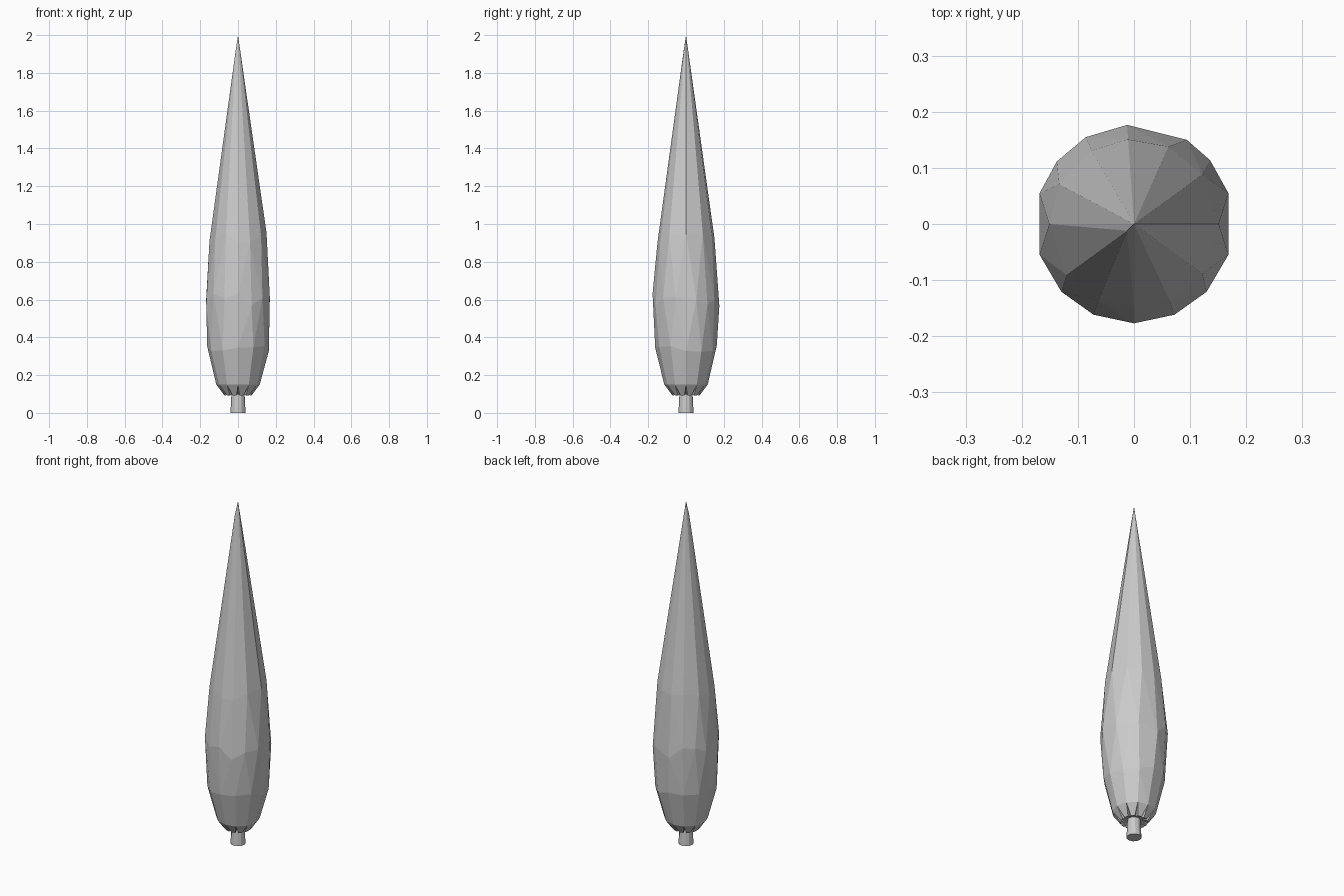
import bpy
import bmesh
import random
from math import sin, cos, radians, pi

random.seed(4)
cube = bpy.data.objects.get("Cube")
if cube:
    bpy.data.objects.remove(cube)

grey = bpy.data.materials.new("plain_grey")
grey.use_nodes = True
colour = (0.6, 0.6, 0.6, 1)
grey.diffuse_color = colour
grey.node_tree.nodes["Principled BSDF"].inputs["Base Color"].default_value = colour


def finish(name, bm):
    bmesh.ops.recalc_face_normals(bm, faces=bm.faces)
    mesh = bpy.data.meshes.new(name)
    bm.to_mesh(mesh)
    bm.free()
    mesh.materials.append(grey)
    obj = bpy.data.objects.new(name, mesh)
    bpy.context.collection.objects.link(obj)
    return obj


def ring(bm, angles, radius, z, wobble=0.0):
    return [bm.verts.new((radius * cos(radians(a)), radius * sin(radians(a)),
                          z + random.uniform(-wobble, wobble))) for a in angles]


# Foliage: a faceted shell wrapped round staggered rings, drawn to a point
bm = bmesh.new()
SIDES = 12
even = [i * 360 / SIDES for i in range(SIDES)]
belly = [-90, -66, -43, -18, 18, 40, 58, 94, 119, 141, 162, 198, 223, 246]
shoulder = [0, 36, 66, 94, 120, 152, 180, 217, 245, 270, 295, 324]
hem = ring(bm, even, 0.115, 0.15)
ring(bm, even, 0.163, 0.34, 0.02)
ring(bm, belly, 0.177, 0.60, 0.04)
ring(bm, shoulder, 0.151, 0.93, 0.03)
bm.verts.new((0, 0, 2))
bm.verts.new((-0.012, -0.012, 1.92))
bmesh.ops.convex_hull(bm, input=bm.verts[:])
bmesh.ops.dissolve_limit(bm, angle_limit=radians(1), verts=bm.verts[:], edges=bm.edges[:])
under = [f for f in bm.faces if all(v.co.z < 0.16 for v in f.verts)]
bmesh.ops.delete(bm, geom=under, context='FACES_ONLY')

# Gathered underside: narrow pleats folded in below the hem
lobes = []
for i in range(SIDES):
    a = even[i]
    lobes.append(ring(bm, [a + 6, a + 24], 0.072, 0.092))
folds = ring(bm, even, 0.04, 0.105)
for i in range(SIDES):
    j = (i + 1) % SIDES
    left, right = lobes[i]
    bm.faces.new((hem[i], hem[j], right, left))
    bm.faces.new((hem[i], left, folds[i]))
    bm.faces.new((hem[j], folds[j], right))
    bm.faces.new((left, right, folds[j], folds[i]))
bm.faces.new(folds)
finish("foliage", bm)

# Trunk: short, slightly flared stub
bm = bmesh.new()
bmesh.ops.create_cone(bm, cap_ends=True, segments=12, radius1=0.04,
                      radius2=0.034, depth=0.12)
bmesh.ops.translate(bm, verts=bm.verts, vec=(0, 0, 0.06))
finish("trunk", bm)
